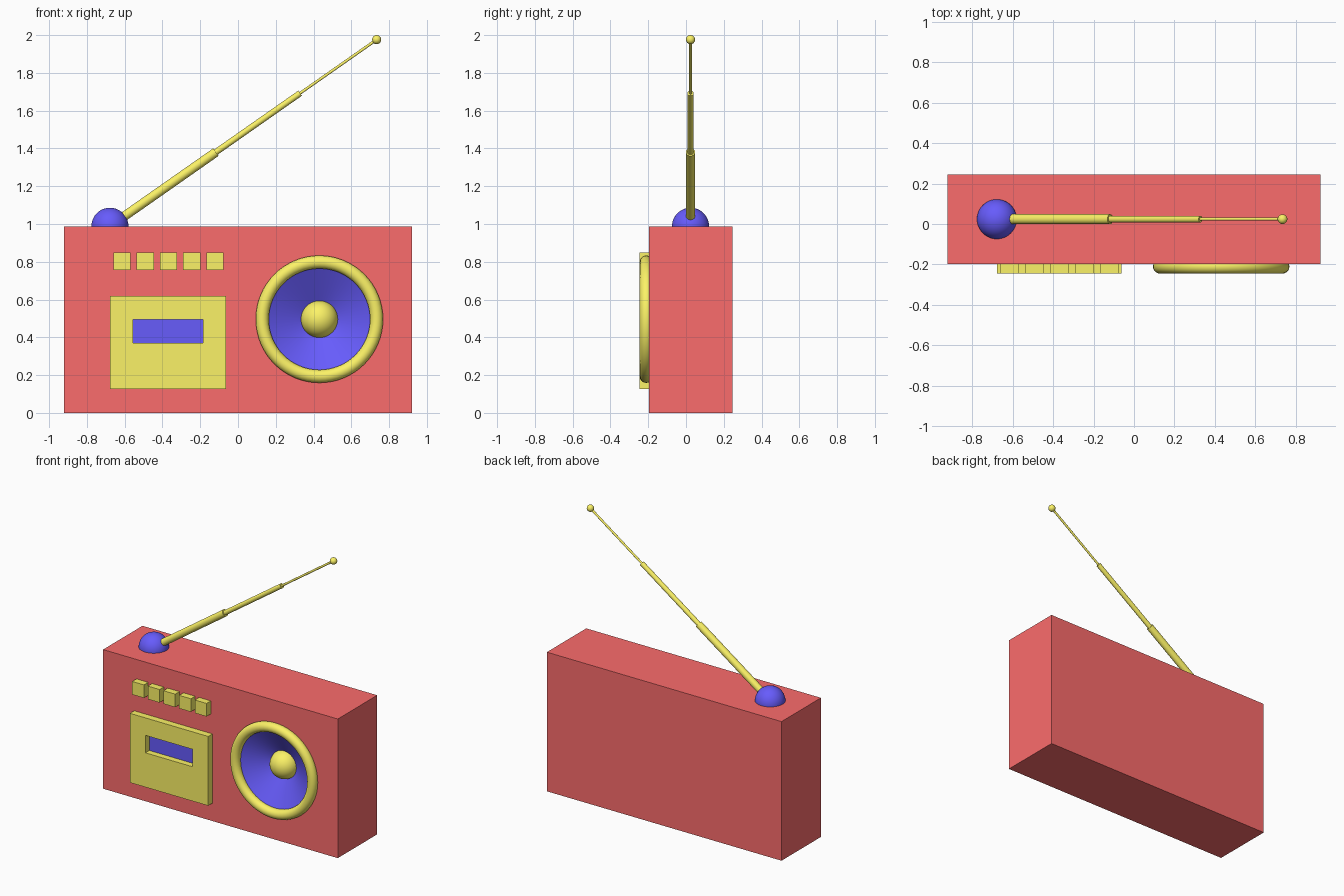
import bpy, math
from mathutils import Vector

if "Cube" in bpy.data.objects:
    bpy.data.objects.remove(bpy.data.objects["Cube"])


def material(name, rgb):
    m = bpy.data.materials.new(name)
    m.diffuse_color = (*rgb, 1)
    m.use_nodes = True
    m.node_tree.nodes["Principled BSDF"].inputs["Base Color"].default_value = m.diffuse_color
    return m


RED = material("red", (0.97, 0.15, 0.15))
YELLOW = material("yellow", (0.97, 0.89, 0.135))
BLUE = material("blue", (0.135, 0.106, 0.97))


def finish(name, mat, smooth=False):
    ob = bpy.context.object
    ob.name = name
    if mat:
        ob.data.materials.append(mat)
    if smooth:
        bpy.ops.object.shade_smooth_by_angle(angle=math.radians(40))
    return ob


def box(name, x, y, z, mat):
    """Box from (min, max) pairs."""
    bpy.ops.mesh.primitive_cube_add(size=1, location=[sum(p) / 2 for p in (x, y, z)])
    bpy.context.object.scale = [p[1] - p[0] for p in (x, y, z)]
    bpy.ops.object.transform_apply(location=False, rotation=False)
    return finish(name, mat)


def rod(name, a, b, r, mat):
    d = b - a
    bpy.ops.mesh.primitive_cylinder_add(vertices=32, radius=r, depth=d.length, location=(a + b) / 2,
                                        rotation=d.to_track_quat('Z', 'Y').to_euler())
    return finish(name, mat, True)


def ball(name, loc, r, mat):
    bpy.ops.mesh.primitive_uv_sphere_add(segments=48, ring_count=24, radius=r, location=loc)
    return finish(name, mat, True)


def lathe(name, profile, x, z, mat, n=64):
    """Spin (radius, y) points about a line along y."""
    verts = [(r * math.cos(2 * math.pi * i / n), y, r * math.sin(2 * math.pi * i / n))
             for r, y in profile for i in range(n)]
    faces = [(k * n + i, k * n + (i + 1) % n, (k + 1) * n + (i + 1) % n, (k + 1) * n + i)
             for k in range(len(profile) - 1) for i in range(n)]
    me = bpy.data.meshes.new(name)
    me.from_pydata(verts, [], faces)
    ob = bpy.data.objects.new(name, me)
    ob.location = (x, 0, z)
    bpy.context.collection.objects.link(ob)
    bpy.ops.object.select_all(action='DESELECT')
    bpy.context.view_layer.objects.active = ob
    ob.select_set(True)
    return finish(name, mat, True)


def cut(ob, cutter):
    mod = ob.modifiers.new("cut", 'BOOLEAN')
    mod.operation, mod.solver, mod.object = 'DIFFERENCE', 'EXACT', cutter
    bpy.context.view_layer.objects.active = ob
    bpy.ops.object.modifier_apply(modifier=mod.name)
    bpy.data.objects.remove(cutter)


FRONT, FACE, BACK = -0.245, -0.197, 0.245
MID = (FACE + BACK) / 2
SX, SZ = 0.431, 0.496  # speaker centre

# Body with a round speaker recess
body = box("body", (-0.922, 0.922), (FACE, BACK), (0, 0.988), RED)
cutter = rod("speaker_cutter", Vector((SX, -0.4, SZ)), Vector((SX, -0.08, SZ)), 0.29, None)
cut(body, cutter)

# Speaker: rim, cone and dust cap
bpy.ops.mesh.primitive_torus_add(major_segments=64, minor_segments=24, major_radius=0.3025,
                                 minor_radius=0.0345, location=(SX, FRONT + 0.0345, SZ),
                                 rotation=(math.pi / 2, 0, 0))
finish("speaker_rim", YELLOW, True)
lathe("speaker_cone", [(0.285, -0.21), (0.08, -0.09)], SX, SZ, BLUE)
ball("speaker_cap", (SX, -0.09, SZ), 0.098, YELLOW)

# Cassette door with a window
door = box("cassette_door", (-0.678, -0.063), (FRONT, FACE), (0.127, 0.619), YELLOW)
cut(door, box("window_cutter", (-0.556, -0.184), (-0.4, 0), (0.371, 0.495), None))
box("cassette_window", (-0.556, -0.184), (FACE - 0.004, FACE + 0.01), (0.371, 0.495), BLUE)

# Row of buttons
for i in range(5):
    cx = -0.614 + 0.123 * i
    box(f"button_{i + 1}", (cx - 0.046, cx + 0.046), (FRONT, FACE), (0.757, 0.85), YELLOW)

# Antenna: swivel dome, three telescoping tubes and tip
base, tip = Vector((-0.678, MID, 0.988)), Vector((0.734, MID, 1.976))
ball("antenna_dome", base, 0.098, BLUE)
stops = [0.05, 0.397, 0.713, 1.0]
for i, r in enumerate((0.0245, 0.0165, 0.0075)):
    rod(f"antenna_tube_{i + 1}", base.lerp(tip, stops[i]), base.lerp(tip, stops[i + 1]), r, YELLOW)
ball("antenna_tip", tip, 0.024, YELLOW)
